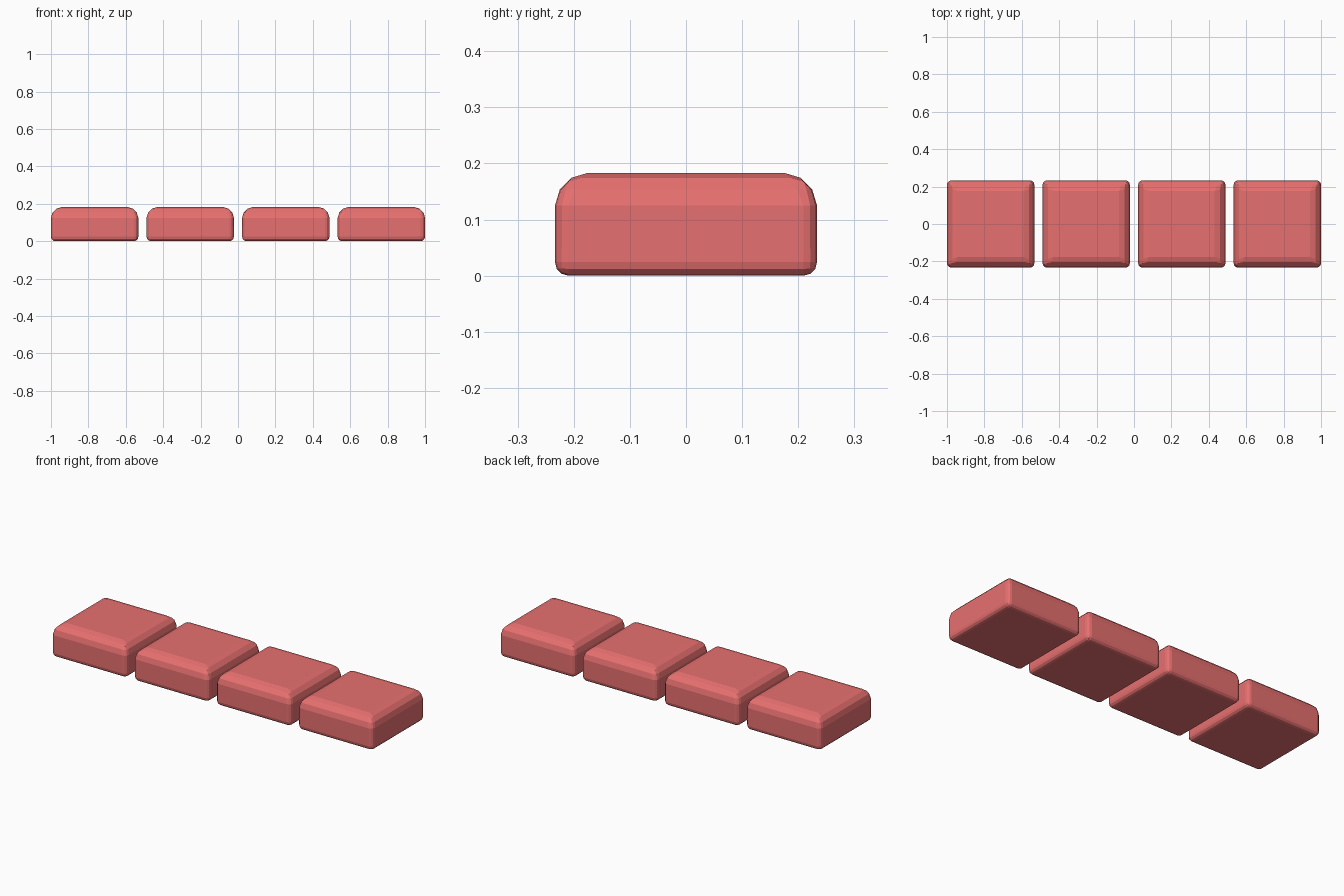
import bpy, bmesh

if "Cube" in bpy.data.objects:
    bpy.data.objects.remove(bpy.data.objects["Cube"])

WIDTH, HEIGHT, PITCH = 0.467, 0.183, 0.511
TOP_RADIUS, EDGE_RADIUS = 0.058, 0.024

red = bpy.data.materials.new("red")
red.diffuse_color = (0.80, 0.16, 0.16, 1)
red.use_nodes = True
red.node_tree.nodes["Principled BSDF"].inputs["Base Color"].default_value = red.diffuse_color


def make_block(name, x):
    # Flat square block standing on the ground
    bm = bmesh.new()
    bmesh.ops.create_cube(bm, size=1)
    bmesh.ops.scale(bm, vec=(WIDTH, WIDTH, HEIGHT), verts=bm.verts)
    # Wide rounding around the top, narrow on all other edges
    weight = bm.edges.layers.float.new("bevel_weight_edge")
    for edge in bm.edges:
        is_top = all(v.co.z > 0 for v in edge.verts)
        edge[weight] = 1.0 if is_top else EDGE_RADIUS / TOP_RADIUS
    mesh = bpy.data.meshes.new(name)
    bm.to_mesh(mesh)
    bm.free()
    mesh.materials.append(red)

    block = bpy.data.objects.new(name, mesh)
    block.location = (x, 0, HEIGHT / 2)
    bpy.context.collection.objects.link(block)
    bevel = block.modifiers.new("rounded_edges", 'BEVEL')
    bevel.limit_method = 'WEIGHT'
    bevel.width = TOP_RADIUS
    bevel.segments = 3
    return block


# Row of four identical blocks
for i in range(4):
    make_block(f"block_{i + 1}", (i - 1.5) * PITCH)
